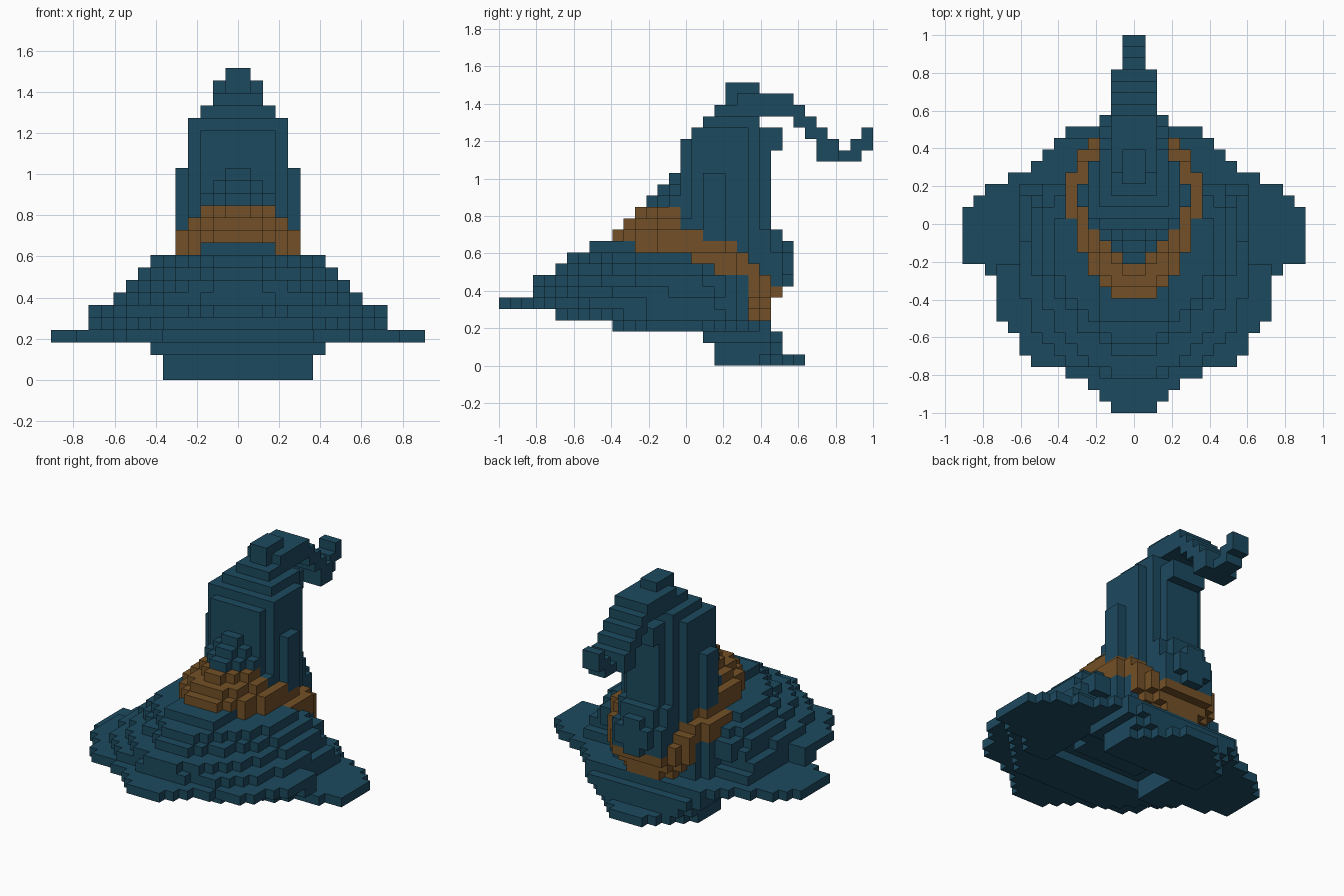
import bpy
import bmesh

cube = bpy.data.objects.get("Cube")
if cube:
    bpy.data.objects.remove(cube, do_unlink=True)

UNIT = 2 / 33          # edge of one block


def material(name, rgb):
    m = bpy.data.materials.new(name)
    m.use_nodes = True
    m.diffuse_color = (*rgb, 1)
    bsdf = m.node_tree.nodes["Principled BSDF"]
    bsdf.inputs["Base Color"].default_value = (*rgb, 1)
    bsdf.inputs["Roughness"].default_value = 0.9
    return m


teal = material("dark teal felt", (0.012, 0.068, 0.114))
brown = material("brown leather", (0.172, 0.081, 0.020))


def row(cells, half, i, k):
    """Fill one mirrored row of blocks."""
    cells.update((j, i, k) for j in range(-half, half))


def egg(i, front, back, middle, width, power=2.0):
    """Half width of an egg-shaped layer at row i."""
    y = i + 0.5
    end = front if y < middle else back
    d = abs((y - middle) / (end - middle))
    return max(1, round(width * max(0, 1 - d ** power) ** (1 / power)))


def step_value(steps, i):
    """Value of the last step that starts at or before i."""
    return [v for start, v in steps if start <= i][-1]


# Brim sheet: outline as (first row, half width)
outline = [(0, 2), (1, 3), (2, 4), (3, 6), (4, 9), (5, 10), (7, 11), (8, 12),
           (12, 13), (13, 15), (18, 14), (19, 13), (20, 11), (21, 9), (22, 8),
           (23, 7)]
brim = set()
for k, front, back in ((3, 10, 24), (4, 5, 20), (5, 0, 19)):
    for i in range(front, back):
        half = step_value(outline, i)
        if k == 3 and i < 12:
            half = i - 1                    # upturned front corners
        elif k == 4 and i < 12:
            half = min(half, i + 1)
        if k > 3:
            half = min(half, 12 if i < 13 else 10)
        row(brim, half, i, k)

# Shallow hollow under the brim
hollow = set()
for k in (3, 4):
    for i in range(10, 19):
        row(hollow, 6, i, k)
brim -= hollow

# Drooping back flap, rounded towards its rear edge
for k, front, steps in ((2, 18, [(18, 7), (24, 6)]),
                        (1, 19, [(19, 6), (24, 5)]),
                        (0, 19, [(19, 6), (23, 5), (24, 4), (25, 3), (26, 2)])):
    for i in range(front, 27 if k == 0 else 25):
        row(brim, step_value(steps, i), i, k)

# Stepped mound: layer, front row, back row, middle, half width, roundness
for k, front, back, middle, width, power in (
        (6, 3, 20, 12, 9.7, 2.1), (7, 3, 20, 15, 9, 1.8),
        (8, 5, 19, 15, 8, 1.7), (9, 6, 17, 15, 7, 1.7)):
    for i in range(front, back):
        row(brim, egg(i, front, 26, middle, width, power), i, k)
for i in range(8, 12):
    row(brim, 3, i, 10)

# Slant of the band along the crown: lowest and highest layer by row
low = [(0, 10), (17, 9), (19, 8), (22, 4), (24, 6)]
high = [(0, 13), (16, 11), (18, 10), (21, 9), (22, 8), (23, 7), (24, 6)]

# Crown foot, which carries the band around the sides and back
crown = set()
foot = [(12, 4), (14, 5), (17, 6), (21, 5), (23, 4)]
for i in range(12, 24):
    for k in range(4, min(9, step_value(high, i)) + 1):
        half = step_value(foot, i)
        row(crown, min(half, k + 21 - i) if i > 21 else half, i, k)
row(crown, 3, 24, 6)

# Rounded upright column
column = [(16, 3), (17, 4), (18, 5), (20, 4), (22, 3), (23, 2)]
for k in range(8, 21):
    for i in range(17 if k == 20 else 16, 24):
        row(crown, min(step_value(column, i), 5 if k < 17 else 4), i, k)

# Sloping front of the crown, narrowing as it climbs
for k, front, width in ((10, 10, 5), (11, 10, 5), (12, 11, 4), (13, 12, 3),
                        (14, 13, 3), (15, 14, 2), (16, 15, 1)):
    for i in range(front, 18):
        row(crown, egg(i, front, 30, 17, width), i, k)

# Stepped peak: layer, front row, half width
for k, front, width in ((21, 18, 3), (22, 19, 2), (23, 20, 2), (24, 20, 1)):
    for i in range(front, 23):
        row(crown, 1 if k == 23 and i == front else width, i, k)

# Sagging fold at the back of the crown
for k in range(7, 12):
    row(crown, 3, 23, k)
    row(crown, 3 if k < 10 else 2, 24, k)
for k in range(7, 11):
    row(crown, 2 if k in (8, 9) else 1, 25, k)
for k in (19, 20):
    row(crown, 2, 24, k)

# Curling tip: layer, first row, end row
tip = set()
for k, start, end in ((23, 23, 26), (22, 23, 27), (21, 26, 28), (20, 27, 29),
                      (19, 28, 30), (18, 28, 32), (19, 31, 33), (20, 32, 33)):
    for i in range(start, end):
        row(tip, 2 if i < 30 else 1, i, k)

# Leather band: the slanting slice of the crown outside the brim
crown -= brim
tip -= crown
band = {c for c in crown
        if step_value(low, c[1]) <= c[2] <= step_value(high, c[1])}
crown -= band

solid = brim | crown | band | tip
SIDES = [(a, s) for a in range(3) for s in (0, 1)]


def build(name, cells, mat):
    """Skin the outside of a set of blocks with flat square faces."""
    bm = bmesh.new()
    corners = {}

    def corner(p):
        if p not in corners:
            corners[p] = bm.verts.new((p[0] * UNIT, p[1] * UNIT - 1, p[2] * UNIT))
        return corners[p]

    for cell in sorted(cells):
        for axis, side in SIDES:
            near = list(cell)
            near[axis] += 2 * side - 1
            if tuple(near) in solid:
                continue
            u, v = (axis + 1) % 3, (axis + 2) % 3
            loop = []
            for du, dv in ((0, 0), (1, 0), (1, 1), (0, 1)):
                p = list(cell)
                p[axis] += side
                p[u] += du
                p[v] += dv
                loop.append(corner(tuple(p)))
            bm.faces.new(loop if side else loop[::-1])
    mesh = bpy.data.meshes.new(name)
    bm.to_mesh(mesh)
    bm.free()
    mesh.materials.append(mat)
    obj = bpy.data.objects.new(name, mesh)
    bpy.context.scene.collection.objects.link(obj)


build("hat_brim", brim, teal)
build("hat_crown", crown, teal)
build("hat_band", band, brown)
build("hat_tip", tip, teal)
